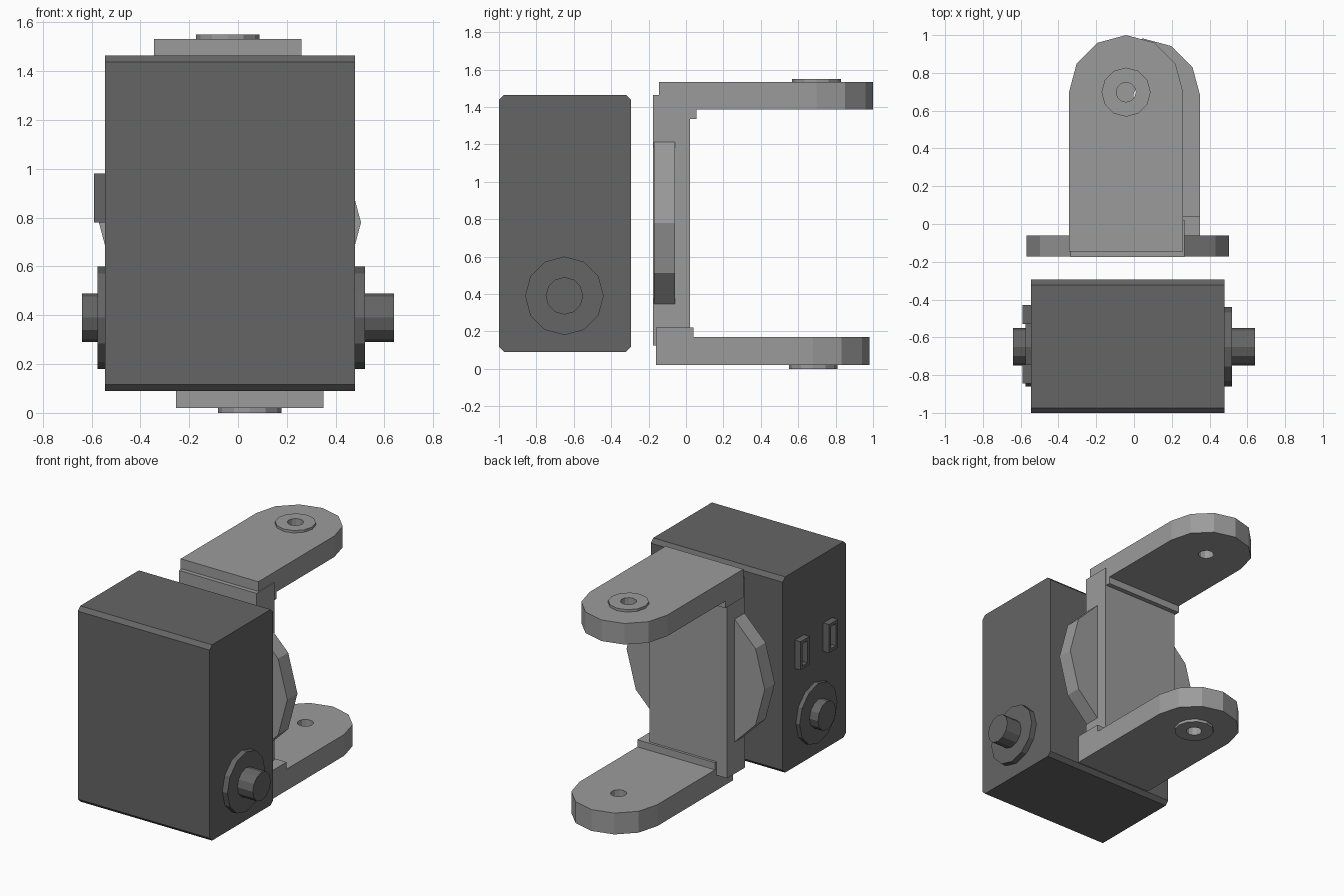
import bpy, bmesh
from math import sin, cos, pi

old = bpy.data.objects.get("Cube")
if old:
    bpy.data.objects.remove(old, do_unlink=True)


def material(name, v):
    m = bpy.data.materials.new(name)
    m.use_nodes = True
    m.diffuse_color = (v, v, v, 1)
    m.node_tree.nodes["Principled BSDF"].inputs["Base Color"].default_value = (v, v, v, 1)
    return m


GREY = material("bracket grey", 0.33)
DARK = material("housing dark grey", 0.13)


def circle(a, b, r, n=12):
    return [(a + r * cos(2 * pi * i / n), b + r * sin(2 * pi * i / n)) for i in range(n)]


def rect(a0, a1, b0, b1):
    return [(a0, b0), (a1, b0), (a1, b1), (a0, b1)]


def prism(name, outline, axis, lo, hi, mat):
    """Extrude a 2D outline along an axis from lo to hi."""
    place = {"X": lambda a, b, t: (t, a, b),
             "Y": lambda a, b, t: (a, t, b),
             "Z": lambda a, b, t: (a, b, t)}[axis]
    bm = bmesh.new()
    ends = [[bm.verts.new(place(a, b, t)) for a, b in outline] for t in (lo, hi)]
    for ring in ends:
        bm.faces.new(ring)
    n = len(outline)
    for i in range(n):
        j = (i + 1) % n
        bm.faces.new((ends[0][i], ends[0][j], ends[1][j], ends[1][i]))
    bmesh.ops.recalc_face_normals(bm, faces=bm.faces)
    me = bpy.data.meshes.new(name)
    bm.to_mesh(me)
    bm.free()
    me.materials.append(mat)
    ob = bpy.data.objects.new(name, me)
    bpy.context.collection.objects.link(ob)
    return ob


def cut(ob, outline, axis, lo, hi):
    """Subtract a prism from an object and bake the result."""
    cutter = prism("cutter", outline, axis, lo, hi, ob.data.materials[0])
    cutter.hide_render = True
    mod = ob.modifiers.new("hole", "BOOLEAN")
    mod.operation = "DIFFERENCE"
    mod.solver = "EXACT"
    mod.object = cutter
    dg = bpy.context.evaluated_depsgraph_get()
    baked = bpy.data.meshes.new_from_object(ob.evaluated_get(dg))
    ob.modifiers.clear()
    ob.data = baked
    bpy.data.objects.remove(cutter, do_unlink=True)


# Motor housing, chamfered along its four x edges
y0, y1, z0, z1, c = -1.0, -0.295, 0.09, 1.465, 0.027
prism("motor_housing",
      [(y0 + c, z0), (y1 - c, z0), (y1, z0 + c), (y1, z1 - c),
       (y1 - c, z1), (y0 + c, z1), (y0, z1 - c), (y0, z0 + c)],
      "X", -0.545, 0.48, DARK)

# Output collars and shafts on both sides
for side, face, collar, tip in (("left", 0.47, 0.52, 0.64), ("right", -0.535, -0.575, -0.64)):
    prism(side + "_collar", circle(-0.65, 0.39, 0.21), "X", face, collar, DARK)
    prism(side + "_shaft", circle(-0.65, 0.39, 0.1), "X", face, tip, DARK)

# Two hollow cable sockets
for name, y in (("rear", -0.48), ("front", -0.795)):
    socket = prism(name + "_socket", rect(y - 0.05, y + 0.05, 0.78, 0.98), "X", -0.59, -0.54, DARK)
    cut(socket, rect(y - 0.028, y + 0.028, 0.802, 0.958), "X", -0.7, -0.548)

# Bracket upright with the twelve-sided swivel disc through it
prism("bracket_upright", rect(-0.335, 0.268, 0.125, 1.465), "Y", -0.176, 0.022, GREY)
prism("swivel_disc", circle(-0.033, 0.78, 0.537), "Y", -0.172, -0.06, GREY)


def arm(name, x, y, back, low, high, lip, boss):
    """Round-ended arm with a corner lip, a raised washer and a through hole."""
    r = 0.302
    end = [(x + r * cos(pi * i / 6), y + r * sin(pi * i / 6)) for i in range(7)]
    body = prism(name + "_arm", end + [(x - r, back), (x + r, back)], "Z", low, high, GREY)
    prism(name + "_lip", rect(x - r, x + r, back, back + 0.2), "Z", *lip, GREY)
    washer = prism(name + "_washer", circle(x, y, 0.13), "Z", *boss, GREY)
    for ob in (body, washer):
        cut(ob, circle(x, y, 0.052), "Z", low - 0.2, high + 0.2)


arm("upper", -0.042, 0.698, -0.145, 1.385, 1.533, (1.335, 1.385), (1.533, 1.55))
arm("lower", 0.048, 0.68, -0.16, 0.02, 0.17, (0.17, 0.22), (0.0, 0.02))
